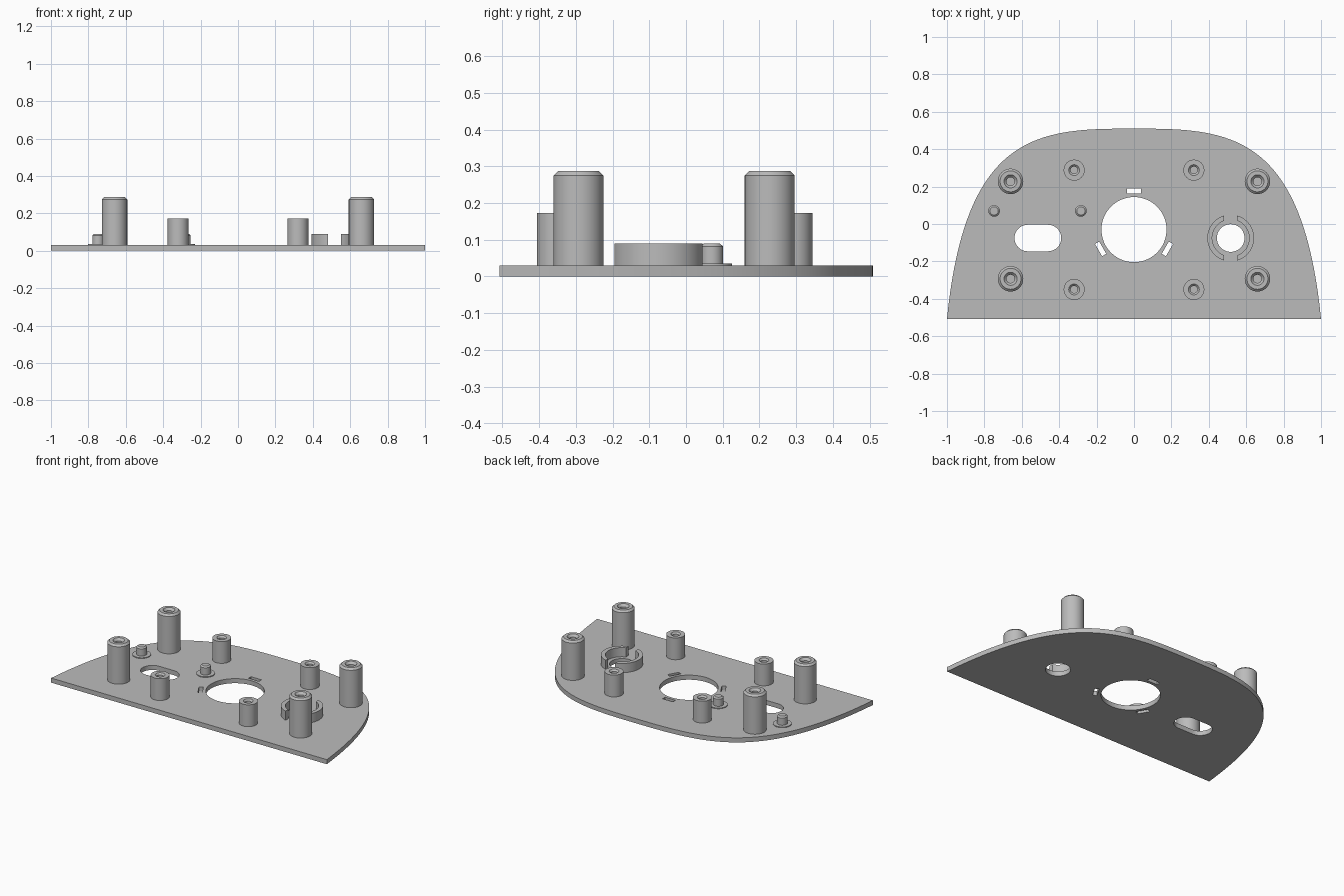
import bpy, bmesh, math
from mathutils import Vector

if "Cube" in bpy.data.objects:
    bpy.data.objects.remove(bpy.data.objects["Cube"])

grey = bpy.data.materials.new("plain grey")
grey.diffuse_color = (0.5, 0.5, 0.5, 1)
grey.use_nodes = True
grey.node_tree.nodes["Principled BSDF"].inputs["Base Color"].default_value = grey.diffuse_color
T = 0.03  # plate thickness


def finish(name, bm, smooth=True):
    bmesh.ops.recalc_face_normals(bm, faces=bm.faces[:])
    me = bpy.data.meshes.new(name)
    bm.to_mesh(me)
    bm.free()
    ob = bpy.data.objects.new(name, me)
    bpy.context.collection.objects.link(ob)
    me.materials.append(grey)
    if smooth:
        bpy.ops.object.select_all(action='DESELECT')
        ob.select_set(True)
        bpy.context.view_layer.objects.active = ob
        bpy.ops.object.shade_smooth_by_angle(angle=math.radians(30))
    return ob


def prism(name, pts, z0, z1, smooth=True):
    bm = bmesh.new()
    f = bm.faces.new([bm.verts.new((x, y, z0)) for x, y in pts])
    r = bmesh.ops.extrude_face_region(bm, geom=[f])
    bmesh.ops.translate(bm, vec=(0, 0, z1 - z0),
                        verts=[v for v in r['geom'] if isinstance(v, bmesh.types.BMVert)])
    return finish(name, bm, smooth)


def lathe(name, x, y, profile, n=48):
    """Spin an (r, z) profile, starting and ending on the axis or open at the plate."""
    bm = bmesh.new()
    vs = [bm.verts.new((r, 0, z)) for r, z in profile]
    es = [bm.edges.new(p) for p in zip(vs, vs[1:])]
    bmesh.ops.spin(bm, geom=vs + es, cent=(0, 0, 0), axis=(0, 0, 1),
                   angle=2 * math.pi, steps=n, use_duplicate=False)
    bmesh.ops.remove_doubles(bm, verts=bm.verts[:], dist=1e-5)
    bmesh.ops.translate(bm, vec=(x, y, 0), verts=bm.verts[:])
    return finish(name, bm)


def arc(cx, cy, r, a0, a1, n):
    return [(cx + r * math.cos(a0 + (a1 - a0) * i / n),
             cy + r * math.sin(a0 + (a1 - a0) * i / n)) for i in range(n + 1)]


# domed base plate outline from a mirrored cubic curve
P = [Vector(p) for p in ((1, -0.508), (0.9, 0.5), (0.5, 0.51), (0, 0.51))]
half = []
for i in range(41):
    t = i / 40
    half.append(tuple(P[0] * (1 - t)**3 + P[1] * 3 * t * (1 - t)**2
                      + P[2] * 3 * t * t * (1 - t) + P[3] * t**3))
outline = half + [(-x, y) for x, y in half[-2::-1]]
plate = prism("base_plate", outline, 0, T, smooth=False)

# openings through the plate
pi = math.pi
cutters = [
    prism("centre_hole_cutter", arc(0, -0.03, 0.174, 0, 2 * pi, 72)[:-1], -0.1, 0.1),
    prism("round_hole_cutter", arc(0.517, -0.075, 0.074, 0, 2 * pi, 48)[:-1], -0.1, 0.1),
    prism("long_slot_cutter", arc(-0.46, -0.075, 0.071, -pi / 2, pi / 2, 20)
          + arc(-0.568, -0.075, 0.071, pi / 2, 1.5 * pi, 20), -0.1, 0.1),
]
for deg in (90, 210, 330):
    a = math.radians(deg)
    u, v = Vector((math.cos(a), math.sin(a))), Vector((-math.sin(a), math.cos(a)))
    c = Vector((0, -0.03)) + u * 0.206
    pts = [tuple(c + u * su * 0.013 + v * sv * 0.038)
           for su, sv in ((-1, -1), (1, -1), (1, 1), (-1, 1))]
    cutters.append(prism("tab_slot_cutter", pts, -0.1, 0.1))
bpy.context.view_layer.objects.active = plate
for c in cutters:
    m = plate.modifiers.new("cut", 'BOOLEAN')
    m.operation, m.solver, m.object = 'DIFFERENCE', 'EXACT', c
    bpy.ops.object.modifier_apply(modifier=m.name)
for c in cutters:
    bpy.data.objects.remove(c)
bpy.ops.object.select_all(action='DESELECT')
plate.select_set(True)
bpy.ops.object.shade_smooth_by_angle(angle=math.radians(30))

# tall and short hollow screw posts
for s in (-1, 1):
    for y in (0.228, -0.293):
        lathe("tall_post", s * 0.66, y,
              [(0.068, T), (0.068, 0.275), (0.056, 0.287), (0.035, 0.287),
               (0.022, 0.272), (0.022, 0.08), (0, 0.08)])
    for y in (0.288, -0.35):
        lathe("short_post", s * 0.32, y,
              [(0.056, T), (0.056, 0.173), (0.029, 0.173),
               (0.019, 0.163), (0.019, 0.06), (0, 0.06)])

# locating pegs on thin round pads
for x in (-0.748, -0.284):
    lathe("locating_peg", x, 0.07,
          [(0.055, T), (0.055, 0.035), (0.031, 0.035), (0.031, 0.082),
           (0.022, 0.09), (0, 0.09)])

# split collar around the round hole
RO, RI, G = 0.125, 0.099, 0.035
ao, ai = math.acos(G / RO), math.acos(G / RI)
for k, turn in (("right", 0), ("left", pi)):
    prism("collar_" + k, arc(0.517, -0.075, RO, turn - ao, turn + ao, 28)
          + arc(0.517, -0.075, RI, turn + ai, turn - ai, 28), T, 0.09)
